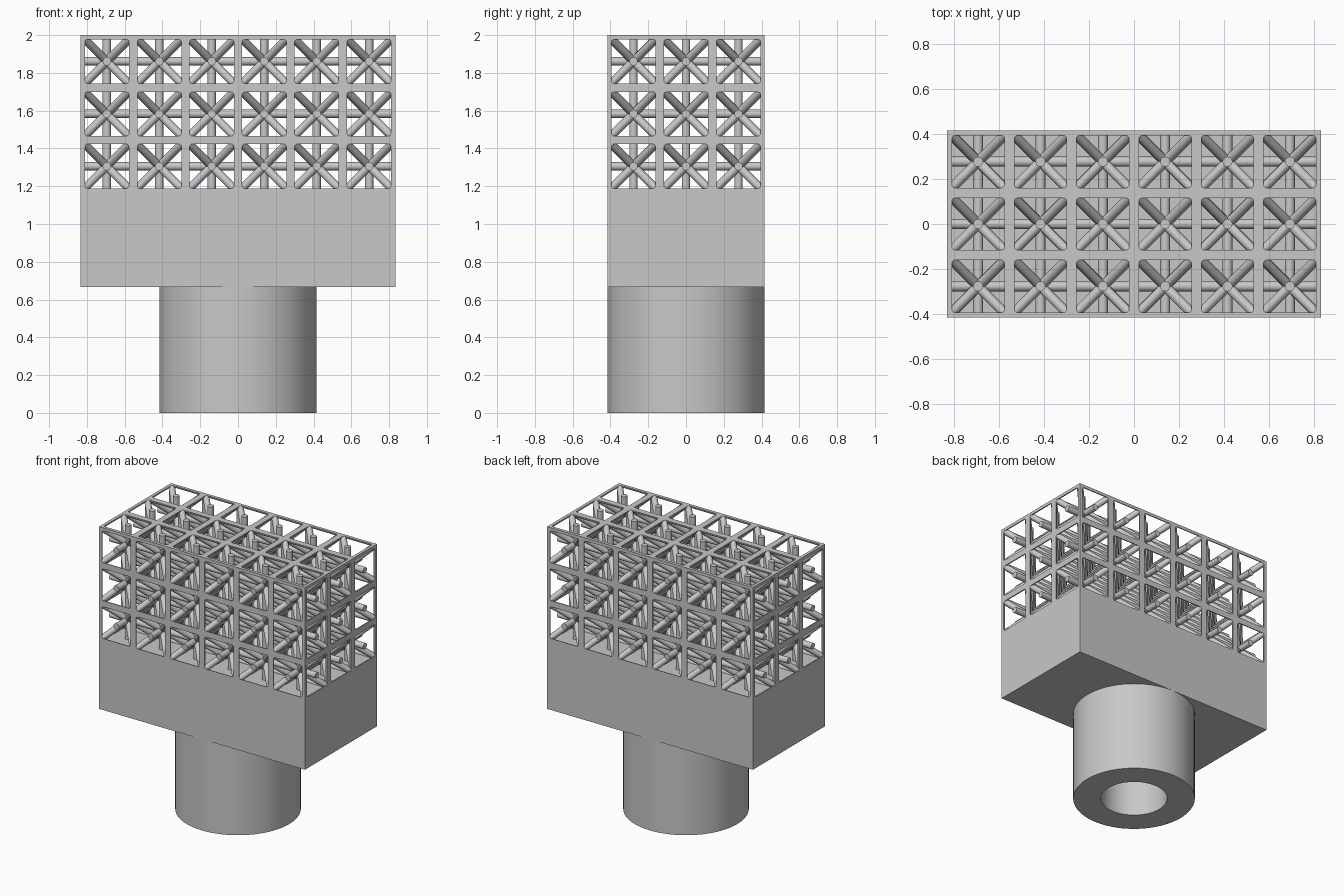
import bpy
import bmesh
import math
from itertools import product
from mathutils import Matrix, Vector

if "Cube" in bpy.data.objects:
    bpy.data.objects.remove(bpy.data.objects["Cube"], do_unlink=True)

# Main dimensions
CELL = 5 / 18
COUNT = Vector((6, 3, 3))
SIZE = COUNT * CELL
BLOCK_BOTTOM = 2 / 3
LATTICE_BOTTOM = 2 - SIZE.z
STRUT_RADIUS = 0.0222
STEM_RADIUS = SIZE.y / 2
BORE_RADIUS = 0.227
ORIGIN = Vector((-SIZE.x / 2, -SIZE.y / 2, LATTICE_BOTTOM))

grey = bpy.data.materials.new("light grey")
grey.use_nodes = True
colour = (0.58, 0.58, 0.58, 1)
grey.diffuse_color = colour
grey.node_tree.nodes["Principled BSDF"].inputs["Base Color"].default_value = colour


def finish(bm, name):
    bmesh.ops.recalc_face_normals(bm, faces=bm.faces)
    mesh = bpy.data.meshes.new(name)
    bm.to_mesh(mesh)
    bm.free()
    mesh.materials.append(grey)
    obj = bpy.data.objects.new(name, mesh)
    bpy.context.collection.objects.link(obj)
    bpy.ops.object.select_all(action="DESELECT")
    obj.select_set(True)
    bpy.context.view_layer.objects.active = obj
    bpy.ops.object.shade_smooth_by_angle(angle=math.radians(30))
    return obj


def strut(bm, start, end, extra=0.0):
    """Round bar between two grid points, lengthened at both ends."""
    a, b = (ORIGIN + Vector(p) * CELL for p in (start, end))
    axis = b - a
    turn = axis.to_track_quat("Z", "Y").to_matrix().to_4x4()
    bmesh.ops.create_cone(
        bm, cap_ends=True, segments=16, radius1=STRUT_RADIUS,
        radius2=STRUT_RADIUS, depth=axis.length + 2 * extra,
        matrix=Matrix.Translation((a + b) / 2) @ turn)


def trim(bm):
    """Cut the struts flush with the outer box and close the cuts."""
    for axis in range(3):
        for side in (0, 1):
            point = ORIGIN.copy()
            point[axis] += SIZE[axis] * side
            normal = Vector((0, 0, 0))
            normal[axis] = 2 * side - 1
            bmesh.ops.bisect_plane(
                bm, geom=bm.verts[:] + bm.edges[:] + bm.faces[:],
                plane_co=point, plane_no=normal, clear_outer=True)
            rim = [e for e in bm.edges if e.is_boundary]
            bmesh.ops.edgeloop_fill(bm, edges=rim)


def straight_struts(name, offset):
    """Bars along all three axes, on cell edges or through cell centres."""
    bm = bmesh.new()
    for axis in range(3):
        u, v = [i for i in range(3) if i != axis]
        lines = 1 if offset == 0 else 0
        for i, j in product(range(int(COUNT[u]) + lines),
                            range(int(COUNT[v]) + lines)):
            start = Vector((0, 0, 0))
            start[u], start[v] = i + offset, j + offset
            end = start.copy()
            end[axis] = COUNT[axis]
            strut(bm, start, end, 0.03)
    trim(bm)
    return finish(bm, name)


# Lattice: cell edges, bars through the centres, and body diagonals
straight_struts("lattice_frame", 0)
straight_struts("lattice_cross_bars", 0.5)

bm = bmesh.new()
for cell in product(*(range(int(n)) for n in COUNT)):
    base = Vector(cell)
    for x, y in product((0, 1), repeat=2):
        strut(bm, base + Vector((x, y, 0)),
              base + Vector((1 - x, 1 - y, 1)), 0.03)
trim(bm)
finish(bm, "lattice_diagonals")

# Solid block under the lattice
bm = bmesh.new()
height = LATTICE_BOTTOM - BLOCK_BOTTOM
bmesh.ops.create_cube(
    bm, size=1,
    matrix=Matrix.Translation((0, 0, BLOCK_BOTTOM + height / 2))
    @ Matrix.Diagonal((SIZE.x, SIZE.y, height, 1)))
finish(bm, "base_block")

# Round stem with a bore open at the bottom
bm = bmesh.new()
profile = [(BORE_RADIUS, BLOCK_BOTTOM), (BORE_RADIUS, 0),
           (STEM_RADIUS, 0), (STEM_RADIUS, BLOCK_BOTTOM)]
verts = [bm.verts.new((r, 0, z)) for r, z in profile]
edges = [bm.edges.new(pair) for pair in zip(verts, verts[1:] + verts[:1])]
bmesh.ops.spin(bm, geom=verts + edges, cent=(0, 0, 0), axis=(0, 0, 1),
               angle=math.tau, steps=64)
bmesh.ops.remove_doubles(bm, verts=bm.verts, dist=0.0001)
finish(bm, "stem")
